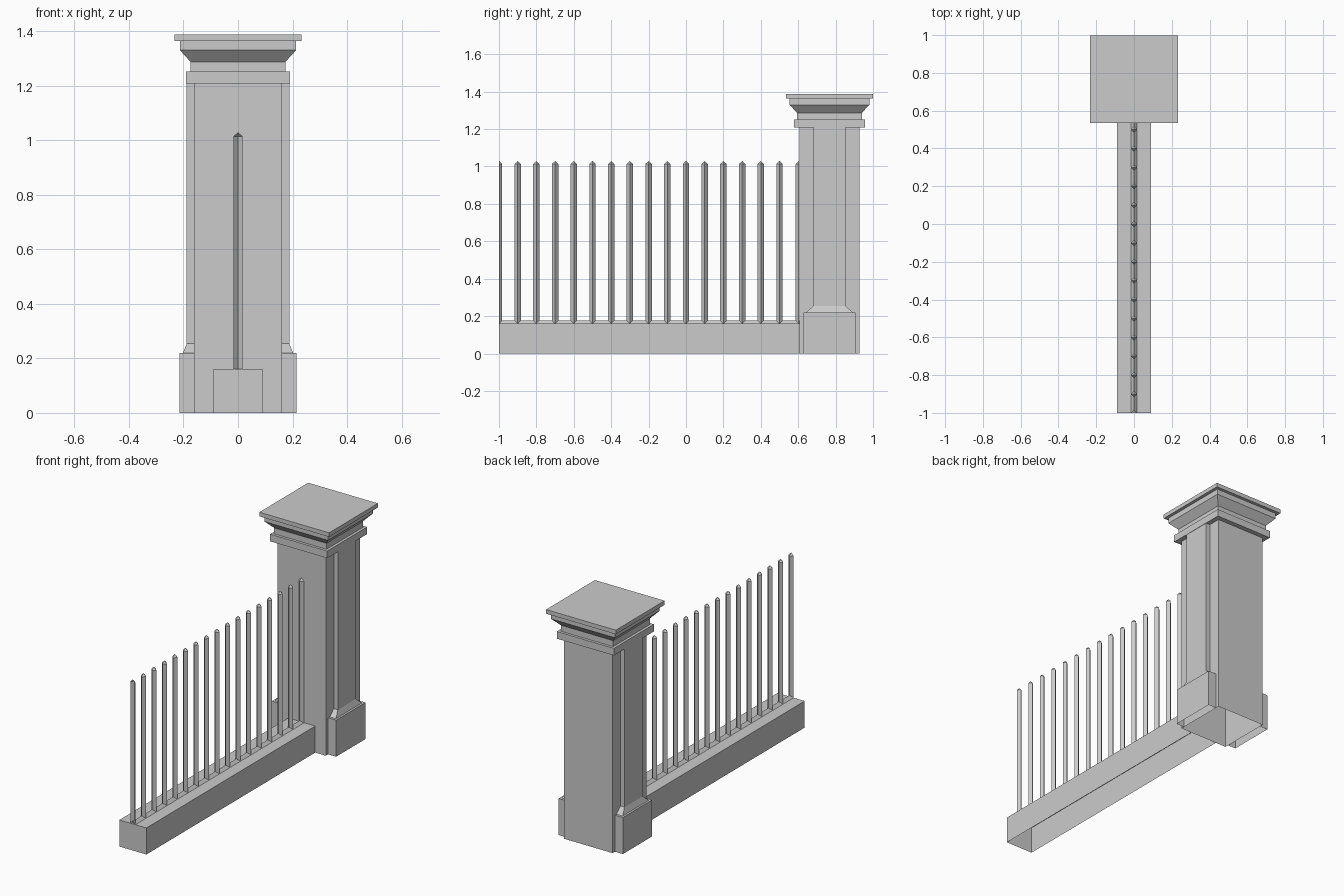
import bpy

if "Cube" in bpy.data.objects:
    bpy.data.objects.remove(bpy.data.objects["Cube"])

CY = 0.767  # pillar centre on y


def loft(name, rings, closed=True, cap_top=False, cap_bottom=False, skip=()):
    """Join rings of points with quads; skip lists ring sides left open."""
    n = len(rings[0])
    verts = [p for r in rings for p in r]
    faces = []
    for i in range(len(rings) - 1):
        for j in range(n if closed else n - 1):
            if j not in skip:
                k = (j + 1) % n
                faces.append((i * n + j, i * n + k, (i + 1) * n + k, (i + 1) * n + j))
    if cap_bottom:
        faces.append(tuple(reversed(range(n))))
    if cap_top:
        faces.append(tuple(range(len(verts) - n, len(verts))))
    me = bpy.data.meshes.new(name)
    me.from_pydata(verts, [], faces)
    me.update()
    ob = bpy.data.objects.new(name, me)
    bpy.context.collection.objects.link(ob)
    return ob


def rect(x0, x1, y0, y1, z):
    return [(x0, y0, z), (x1, y0, z), (x1, y1, z), (x0, y1, z)]


def square(h, z):
    return rect(-h, h, CY - h, CY + h, z)


# pillar shaft, open underneath
loft("pillar_shaft", [square(0.161, 0), square(0.161, 1.208)])

# stepped capital from one profile (half width, height)
profile = [(0.161, 1.208), (0.19, 1.208), (0.19, 1.251), (0.174, 1.251), (0.174, 1.287),
           (0.213, 1.33), (0.213, 1.363), (0.232, 1.363), (0.232, 1.388)]
loft("pillar_cap", [square(h, z) for h, z in profile], cap_top=True)

# plinth and raised panel on both sides (outer x, half depth, height)
side = [(0.214, 0.139, 0), (0.214, 0.139, 0.22), (0.202, 0.124, 0.22),
        (0.188, 0.086, 0.255), (0.188, 0.086, 1.208)]
panel = loft("side_panel", [rect(0.161, x, CY - d, CY + d, z) for x, d, z in side], skip=(3,))
panel.modifiers.new("mirror", 'MIRROR').use_mirror_merge = False

# low wall, open underneath and where it meets the pillar
loft("low_wall", [rect(-0.09, 0.09, -1, 0.606, 0), rect(-0.09, 0.09, -1, 0.606, 0.16)],
     cap_top=True, skip=(2,))

# ridged bottom rail
R = 0.017
loft("bottom_rail", [[(R, y, 0.16), (0, y, 0.16 + R), (-R, y, 0.16)] for y in (-1, 0.606)],
     closed=False)


# diamond-section pickets with pointed tips
def picket(name, y, corners, closed):
    rings = [[(a * s, y + b * s, z) for a, b in corners]
             for s, z in ((R, 0.16), (R, 1.013), (0.0005, 1.029))]
    return loft(name, rings, closed=closed)


bars = picket("pickets", -0.9, [(1, 0), (0, 1), (-1, 0), (0, -1)], True)
arr = bars.modifiers.new("array", 'ARRAY')
arr.count = 15
arr.use_relative_offset = False
arr.use_constant_offset = True
arr.constant_offset_displace = (0, 0.1, 0)

# half pickets at both ends of the section
picket("front_end_picket", -1, [(1, 0), (0, 1), (-1, 0)], False)
picket("pillar_end_picket", 0.603, [(-1, 0), (0, -1), (1, 0)], False)
